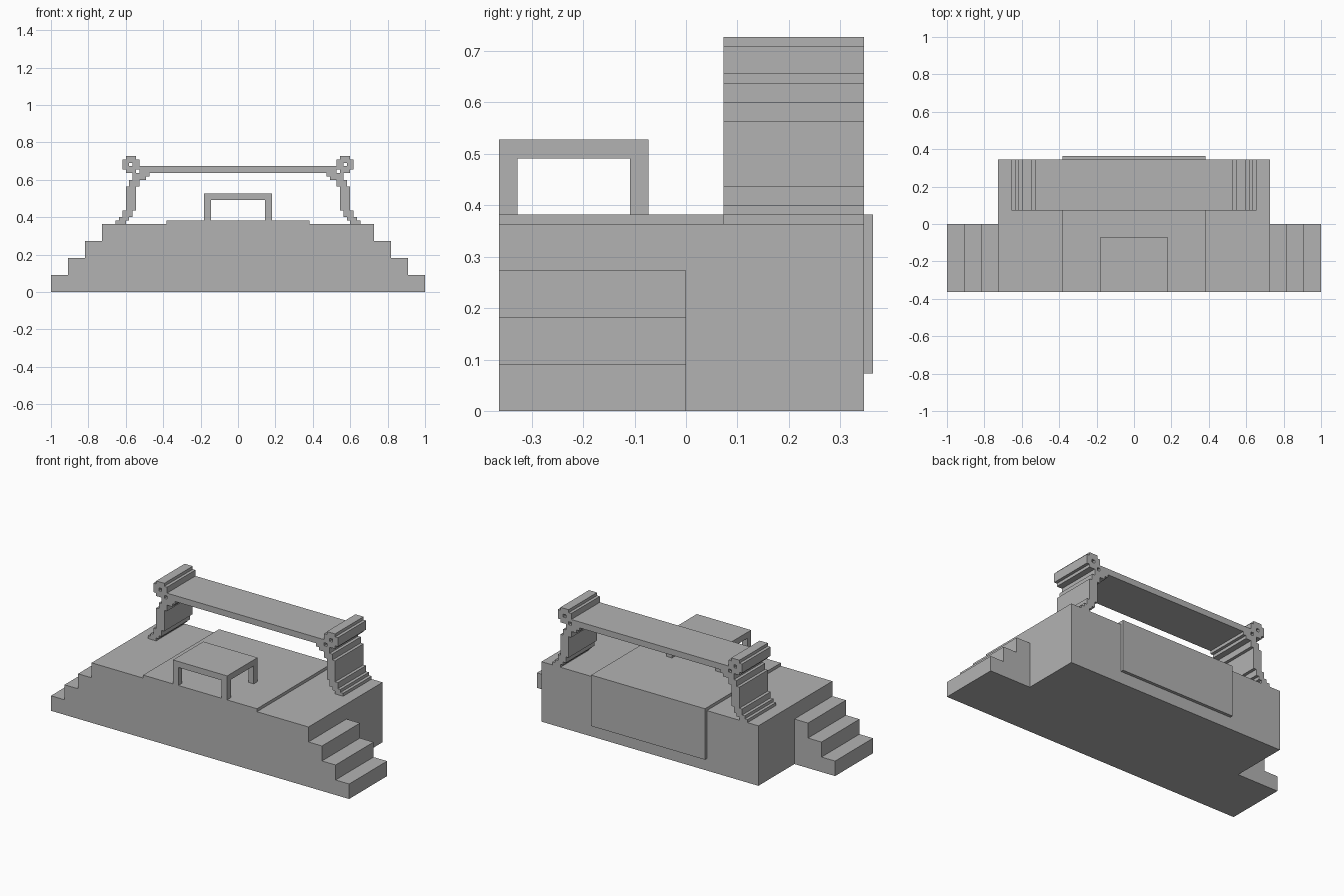
import bpy
import bmesh
from mathutils import Vector

UNIT = 1 / 55  # everything sits on one building module

cube = bpy.data.objects.get("Cube")
if cube:
    bpy.data.objects.remove(cube, do_unlink=True)

stone = bpy.data.materials.new("stone grey")
stone.use_nodes = True
GREY = (0.45, 0.45, 0.45, 1)
stone.diffuse_color = GREY
stone.node_tree.nodes["Principled BSDF"].inputs["Base Color"].default_value = GREY


def finish(name, bm):
    bmesh.ops.recalc_face_normals(bm, faces=bm.faces)
    bmesh.ops.scale(bm, vec=Vector((UNIT, UNIT, UNIT)), verts=bm.verts)
    mesh = bpy.data.meshes.new(name)
    bm.to_mesh(mesh)
    bm.free()
    mesh.materials.append(stone)
    obj = bpy.data.objects.new(name, mesh)
    bpy.context.collection.objects.link(obj)
    return obj


def extrude(bm, offset):
    res = bmesh.ops.extrude_face_region(bm, geom=bm.faces[:])
    moved = [g for g in res["geom"] if isinstance(g, bmesh.types.BMVert)]
    bmesh.ops.translate(bm, vec=Vector(offset), verts=moved)


def front_profile(name, points, y0, y1):
    """Outline in x and z, extruded from front to back."""
    bm = bmesh.new()
    bm.faces.new([bm.verts.new((x, y0, z)) for x, z in points])
    extrude(bm, (0, y1 - y0, 0))
    return finish(name, bm)


def box(name, x0, x1, y0, y1, z0, z1):
    return front_profile(name, [(x0, z0), (x1, z0), (x1, z1), (x0, z1)], y0, y1)


def scroll(name, cx, cz, y0, y1):
    """Five by five modules without corners and centre."""
    bm = bmesh.new()
    for i in range(-2, 3):
        for k in range(-2, 3):
            if (abs(i) == 2 and abs(k) == 2) or (i == 0 and k == 0):
                continue
            corners = [(-.5, -.5), (.5, -.5), (.5, .5), (-.5, .5)]
            bm.faces.new([bm.verts.new((cx + i + a, y0, cz + k + b)) for a, b in corners])
    bmesh.ops.remove_doubles(bm, verts=bm.verts, dist=0.01)
    extrude(bm, (0, y1 - y0, 0))
    return finish(name, bm)


# Platform
box("platform", -40, 40, -20, 19, 0, 20)

# Runner laid over the platform and hanging down the back
bm = bmesh.new()
drape = [(-20, 20), (19, 20), (19, 4), (20, 4), (20, 21), (-20, 21)]
bm.faces.new([bm.verts.new((-21, y, z)) for y, z in drape])
extrude(bm, (42, 0, 0))
finish("runner", bm)

# Altar table
box("table_top", -10, 10, -20, -4, 27, 29)
for side, x in (("right", -10), ("left", 8)):
    for end, y in (("front", -20), ("back", -6)):
        box(f"table_leg_{end}_{side}", x, x + 2, y, y + 2, 21, 27)

# Pillar courses: bottom, top, inner edge, outer edge
COURSES = [(20, 21, 33, 36), (21, 22, 32, 35), (22, 24, 31, 34), (24, 31, 30, 33),
           (31, 33, 29, 32), (33, 34, 27, 31), (34, 35, 26, 31)]
outer, inner = [], []
for z0, z1, x_in, x_out in COURSES:
    outer += [(x_out, z0), (x_out, z1)]
    inner += [(x_in, z0), (x_in, z1)]
pillar = outer + inner[::-1]

for side, s in (("left", 1), ("right", -1)):
    # Stairs
    steps = [(40, 0), (55, 0)]
    for i in range(3):
        steps += [(55 - 5 * i, 5 * i + 5), (50 - 5 * i, 5 * i + 5)]
    front_profile(f"stairs_{side}", [(s * x, z) for x, z in steps], -20, 0)
    # Leaning pillar with its scroll on top
    front_profile(f"pillar_{side}", [(s * x, z) for x, z in pillar], 4, 19)
    scroll(f"scroll_{side}", s * 31.5, 37.5, 4, 19)

# Beam between the scrolls
box("beam", -29, 29, 4, 19, 35, 37)
